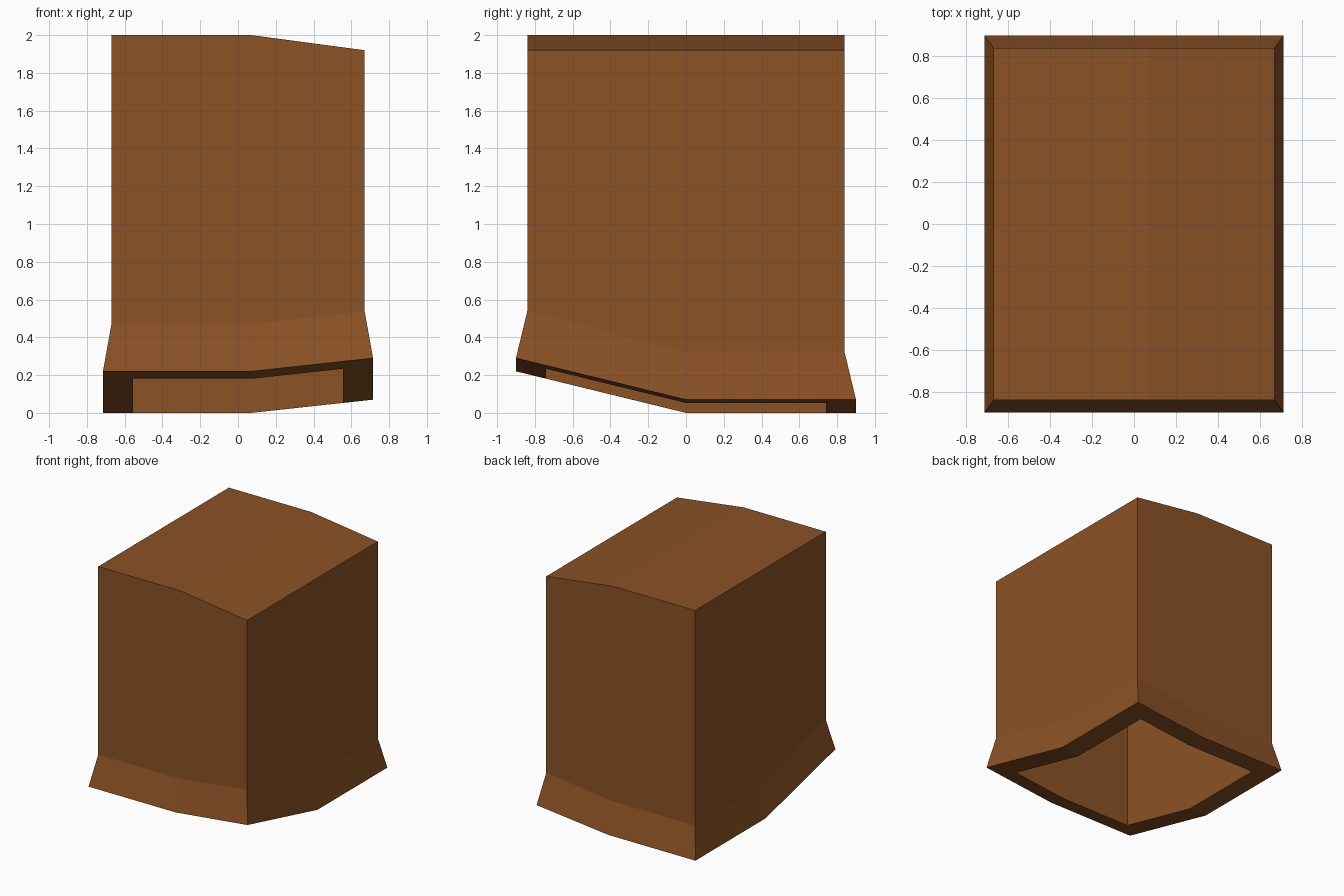
import bpy, bmesh

if "Cube" in bpy.data.objects:
    bpy.data.objects.remove(bpy.data.objects["Cube"])

XM = 0.07  # where the model bends across its width (the depth bend is at y = 0)


def rise(x, y):
    """Height of the bent underside."""
    return 0.07 * max(0, x - XM) / (0.715 - XM) + 0.22 * max(0, -y) / 0.90


def roof(x):
    """Height of the bent top."""
    return 2.0 - 0.08 * max(0, x - XM) / (0.67 - XM)


def outline(a, b):
    return [(-a, -b), (XM, -b), (a, -b), (a, 0), (a, b), (XM, b), (-a, b), (-a, 0)]


bm = bmesh.new()


def ring(a, b, height):
    return [bm.verts.new((x, y, height(x, y))) for x, y in outline(a, b)]


def cap(r):
    bm.faces.new([r[i] for i in (0, 1, 5, 6, 7)])
    bm.faces.new([r[i] for i in (1, 2, 3, 4, 5)])


# Rings from ceiling of the cavity, down to the rim, out, and up to the top
rings = [
    ring(0.555, 0.74, lambda x, y: roof(x) - 0.12),
    ring(0.555, 0.74, rise),
    ring(0.715, 0.90, rise),
    ring(0.67, 0.84, lambda x, y: 0.25 + rise(x * 0.715 / 0.67 if x != XM else x, y * 0.90 / 0.84)),
    ring(0.67, 0.84, lambda x, y: roof(x)),
]
for lo, hi in zip(rings, rings[1:]):
    for i in range(8):
        j = (i + 1) % 8
        bm.faces.new((lo[i], lo[j], hi[j], hi[i]))
cap(rings[0])
cap(rings[-1])
bmesh.ops.recalc_face_normals(bm, faces=bm.faces[:])

mesh = bpy.data.meshes.new("hollow_flared_block")
bm.to_mesh(mesh)
bm.free()

brown = bpy.data.materials.new("brown")
brown.diffuse_color = (0.258, 0.085, 0.019, 1)
brown.use_nodes = True
brown.node_tree.nodes["Principled BSDF"].inputs["Base Color"].default_value = brown.diffuse_color
mesh.materials.append(brown)
block = bpy.data.objects.new("hollow_flared_block", mesh)
bpy.context.collection.objects.link(block)
